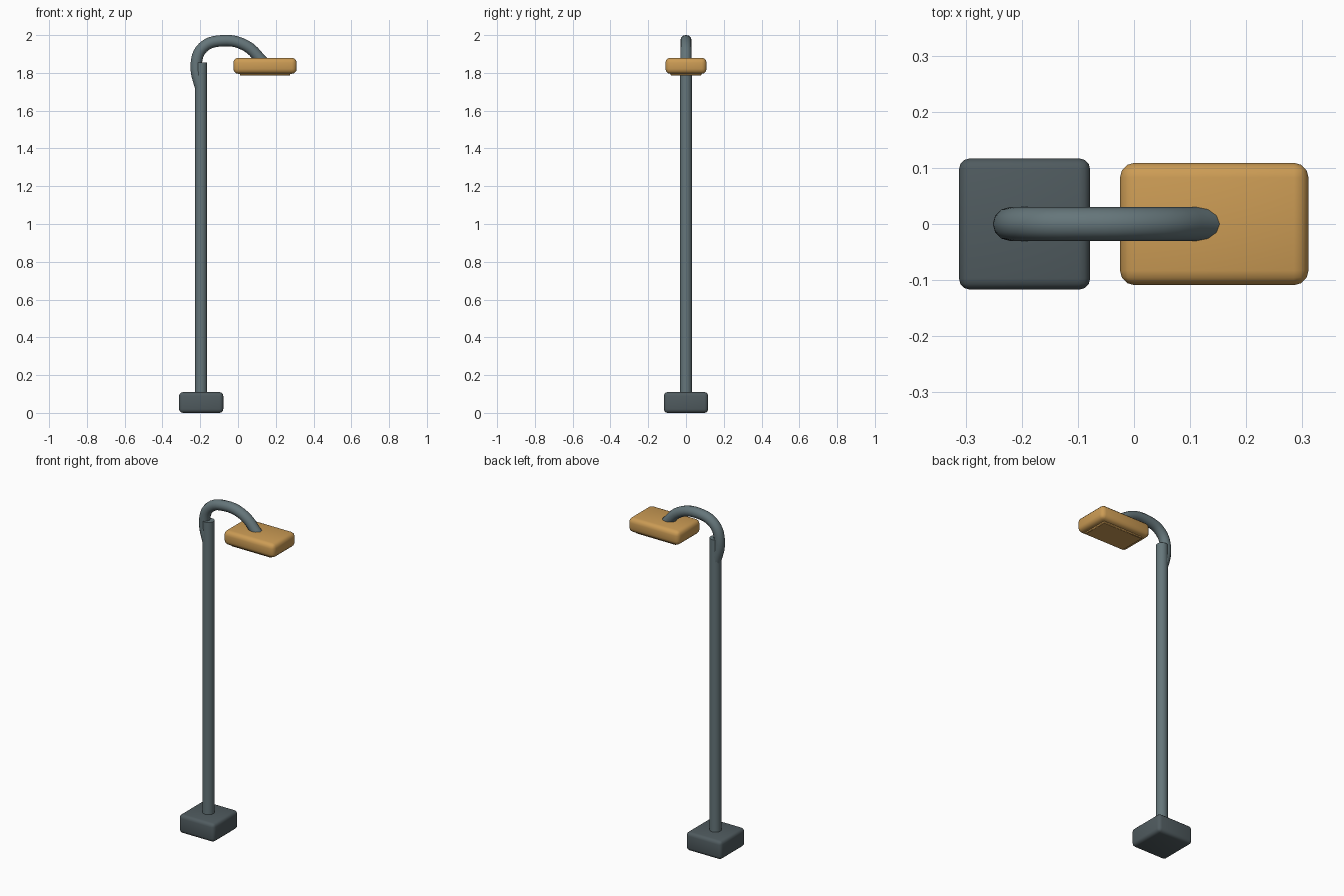
import bpy
import math

if "Cube" in bpy.data.objects:
    bpy.data.objects.remove(bpy.data.objects["Cube"])


def material(name, rgb):
    m = bpy.data.materials.new(name)
    m.diffuse_color = (*rgb, 1)
    m.use_nodes = True
    m.node_tree.nodes["Principled BSDF"].inputs["Base Color"].default_value = m.diffuse_color
    return m


steel = material("steel", (0.13, 0.18, 0.195))
dark_steel = material("dark_steel", (0.08, 0.105, 0.115))
amber = material("amber", (0.60, 0.33, 0.09))


def finish(name, mat):
    ob = bpy.context.object
    ob.name = name
    ob.data.materials.append(mat)
    bpy.ops.object.shade_smooth_by_angle(angle=math.radians(40))
    return ob


def box(name, lo, hi, mat, bevel, segments=3):
    bpy.ops.mesh.primitive_cube_add(
        size=1, location=[(a + b) / 2 for a, b in zip(lo, hi)])
    ob = bpy.context.object
    ob.scale = [b - a for a, b in zip(lo, hi)]
    bpy.ops.object.transform_apply(location=False, rotation=False, scale=True)
    mod = ob.modifiers.new("rounded_edges", 'BEVEL')
    mod.width = bevel
    mod.segments = segments
    bpy.ops.object.modifier_apply(modifier=mod.name)
    return finish(name, mat)


# Footing block
box("base", (-0.312, -0.117, 0), (-0.078, 0.117, 0.11), dark_steel, 0.02)

# Upright pole
bpy.ops.mesh.primitive_cylinder_add(
    vertices=16, radius=0.032, depth=1.765, location=(-0.195, 0, 0.9725))
finish("pole", steel)

# Gooseneck arm swept from the pole head into the lamp
path = [(-0.193, 1.70), (-0.221, 1.85), (-0.185, 1.935), (-0.085, 1.97),
        (0.04, 1.945), (0.135, 1.855)]
curve = bpy.data.curves.new("arm", 'CURVE')
curve.dimensions = '3D'
curve.bevel_depth = 0.03
curve.bevel_resolution = 4
curve.resolution_u = 5
curve.use_fill_caps = True
spline = curve.splines.new('BEZIER')
spline.bezier_points.add(len(path) - 1)
for p, (x, z) in zip(spline.bezier_points, path):
    p.co = (x, 0, z)
    p.handle_left_type = p.handle_right_type = 'AUTO'
arm = bpy.data.objects.new("arm", curve)
bpy.context.collection.objects.link(arm)
bpy.ops.object.select_all(action='DESELECT')
arm.select_set(True)
bpy.context.view_layer.objects.active = arm
bpy.ops.object.convert(target='MESH')
finish("arm", steel)

# Lamp housing and the shallow lens under it
box("lamp_head", (-0.025, -0.109, 1.795), (0.311, 0.109, 1.88), amber, 0.026)
box("lens", (0.01, -0.081, 1.785), (0.276, 0.081, 1.81), amber, 0.003, 1)
